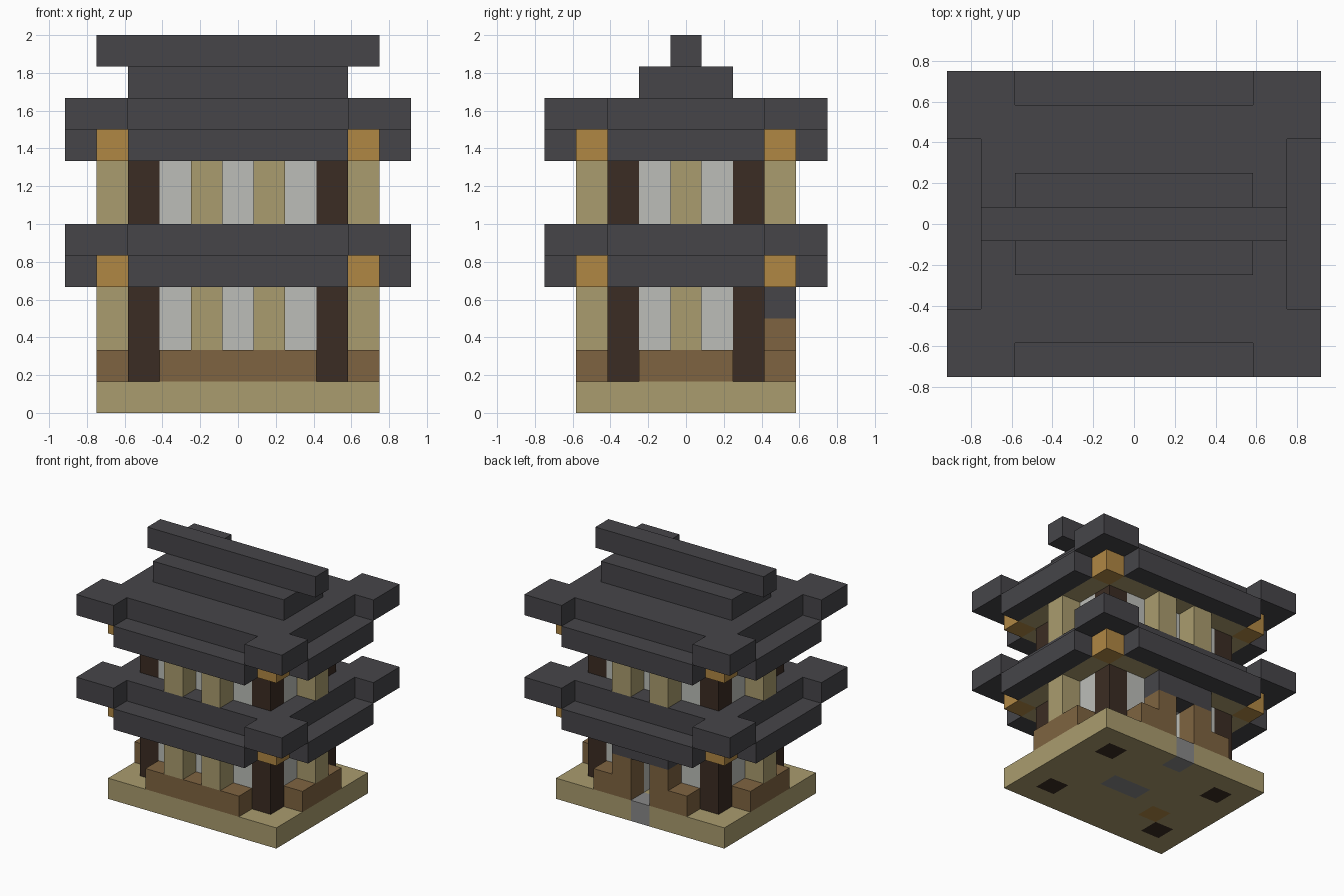
import bpy, bmesh

if "Cube" in bpy.data.objects:
    bpy.data.objects.remove(bpy.data.objects["Cube"])

U = 1 / 6  # building module


def material(name, rgb):
    lin = [((c / 255 + 0.055) / 1.055) ** 2.4 for c in rgb]
    m = bpy.data.materials.new(name)
    m.use_nodes = True
    m.diffuse_color = (*lin, 1)
    m.node_tree.nodes["Principled BSDF"].inputs["Base Color"].default_value = (*lin, 1)
    return m


TILE = material("dark roof tile", (70, 69, 73))
TAN = material("pale timber", (170, 156, 110))
BROWN = material("brown timber", (127, 100, 65))
DARK = material("dark timber", (59, 44, 35))
WHITE = material("plaster", (188, 190, 185))
ORANGE = material("orange timber", (176, 135, 68))
STONE = material("grey stone", (137, 137, 137))


def finish(name, bm, *mats):
    bmesh.ops.recalc_face_normals(bm, faces=bm.faces)
    mesh = bpy.data.meshes.new(name)
    bm.to_mesh(mesh)
    bm.free()
    for m in mats:
        mesh.materials.append(m)
    obj = bpy.data.objects.new(name, mesh)
    bpy.context.collection.objects.link(obj)
    return obj


def prism(name, points, z0, z1, mat):
    """Extrude a flat outline between two levels."""
    bm = bmesh.new()
    face = bm.faces.new([bm.verts.new((x * U, y * U, z0 * U)) for x, y in points])
    top = bmesh.ops.extrude_face_region(bm, geom=[face])["geom"]
    bmesh.ops.translate(bm, vec=(0, 0, (z1 - z0) * U),
                        verts=[v for v in top if isinstance(v, bmesh.types.BMVert)])
    return finish(name, bm, mat)


def block(name, cx, cy, w, d, z0, z1, mat):
    """Box with centre, width and depth in modules."""
    pts = [(cx + sx * w / 2, cy + sy * d / 2) for sx, sy in ((-1, -1), (1, -1), (1, 1), (-1, 1))]
    return prism(name, pts, z0, z1, mat)


def four_way(quarter):
    """Mirror a quarter outline to all four quadrants."""
    flip = quarter[::-1]
    return (quarter + [(-x, y) for x, y in flip]
            + [(-x, -y) for x, y in quarter] + [(x, -y) for x, y in flip])


# Base slab, cut into modules for the stones and post feet that show through
bm = bmesh.new()
bmesh.ops.create_cube(bm, size=U)
bmesh.ops.scale(bm, vec=(9, 7, 1), verts=bm.verts)
bmesh.ops.translate(bm, vec=(0, 0, U / 2), verts=bm.verts)
for axis, half in ((0, 4), (1, 3)):
    for n in range(-half, half):
        co, no = [0, 0, 0], [0, 0, 0]
        co[axis], no[axis] = (n + 0.5) * U, 1
        bmesh.ops.bisect_plane(bm, geom=bm.verts[:] + bm.edges[:] + bm.faces[:],
                               plane_co=co, plane_no=no)
feet = {(x, y): 2 for x in (-3, 3) for y in (-2, 2)}
inlay = {(0, 3): 1, (0, 0): 1, (1, 0): 1, (-2, -1): 3, **feet}
bm.normal_update()
for f in bm.faces:
    c = (f.calc_center_median() - f.normal * U * 0.2) / U
    f.material_index = inlay.get((round(c.x), round(c.y)), 0)
finish("base_slab", bm, TAN, STONE, DARK, ORANGE)

# Low timber walls around the ground floor
block("front_low_wall", 0, -3, 5, 1, 1, 2, BROWN)
for s in (-1, 1):
    block("side_low_wall", 4 * s, 0, 1, 3, 1, 2, BROWN)
    block("back_low_wall", 2 * s, 3, 1, 1, 1, 2, BROWN)
    block("door_jamb", s, 3, 1, 1, 1, 3, BROWN)
block("door_lintel", 0, 3, 3, 1, 3, 4, TILE)


def storey(floor, post_foot, top, doorway):
    # Corner columns, plaster panels and outer posts
    for sx in (-1, 1):
        for sy in (-1, 1):
            block("corner_column", 3 * sx, 2 * sy, 1, 1, floor, top, DARK)
        block("side_panel", 3 * sx, 0, 1, 3, floor, top, WHITE)
        block("side_post", 4 * sx, 0, 1, 1, post_foot, top, TAN)
        block("front_post", sx, -3, 1, 1, post_foot, top, TAN)
        if doorway:
            block("back_panel", 1.5 * sx, 2, 2, 1, floor, top, WHITE)
        else:
            block("back_post", sx, 3, 1, 1, post_foot, top, TAN)
    block("front_panel", 0, -2, 5, 1, floor, top, WHITE)
    if doorway:
        block("door_head", 0, 2, 1, 1, top - 1, top, WHITE)
    else:
        block("back_panel", 0, 2, 5, 1, floor, top, WHITE)


def roof(z):
    # Ceiling, corner brackets, eave beams and roof deck with raised corners
    prism("ceiling", four_way([(4.5, 2.5), (3.5, 2.5), (3.5, 3.5)]), z, z + 1, TAN)
    for s in (-1, 1):
        block("long_eave", 0, 4 * s, 7, 1, z, z + 1, TILE)
        block("short_eave", 5 * s, 0, 1, 5, z, z + 1, TILE)
        for t in (-1, 1):
            block("corner_bracket", 4 * s, 3 * t, 1, 1, z, z + 1, ORANGE)
    deck = [(4.5, 2.5), (5.5, 2.5), (5.5, 4.5), (3.5, 4.5), (3.5, 3.5)]
    prism("roof_deck", four_way(deck), z + 1, z + 2, TILE)


storey(1, 2, 4, True)
roof(4)
storey(6, 6, 8, False)
roof(8)

# Stepped ridge
block("ridge_base", 0, 0, 7, 3, 10, 11, TILE)
block("ridge_beam", 0, 0, 9, 1, 11, 12, TILE)
